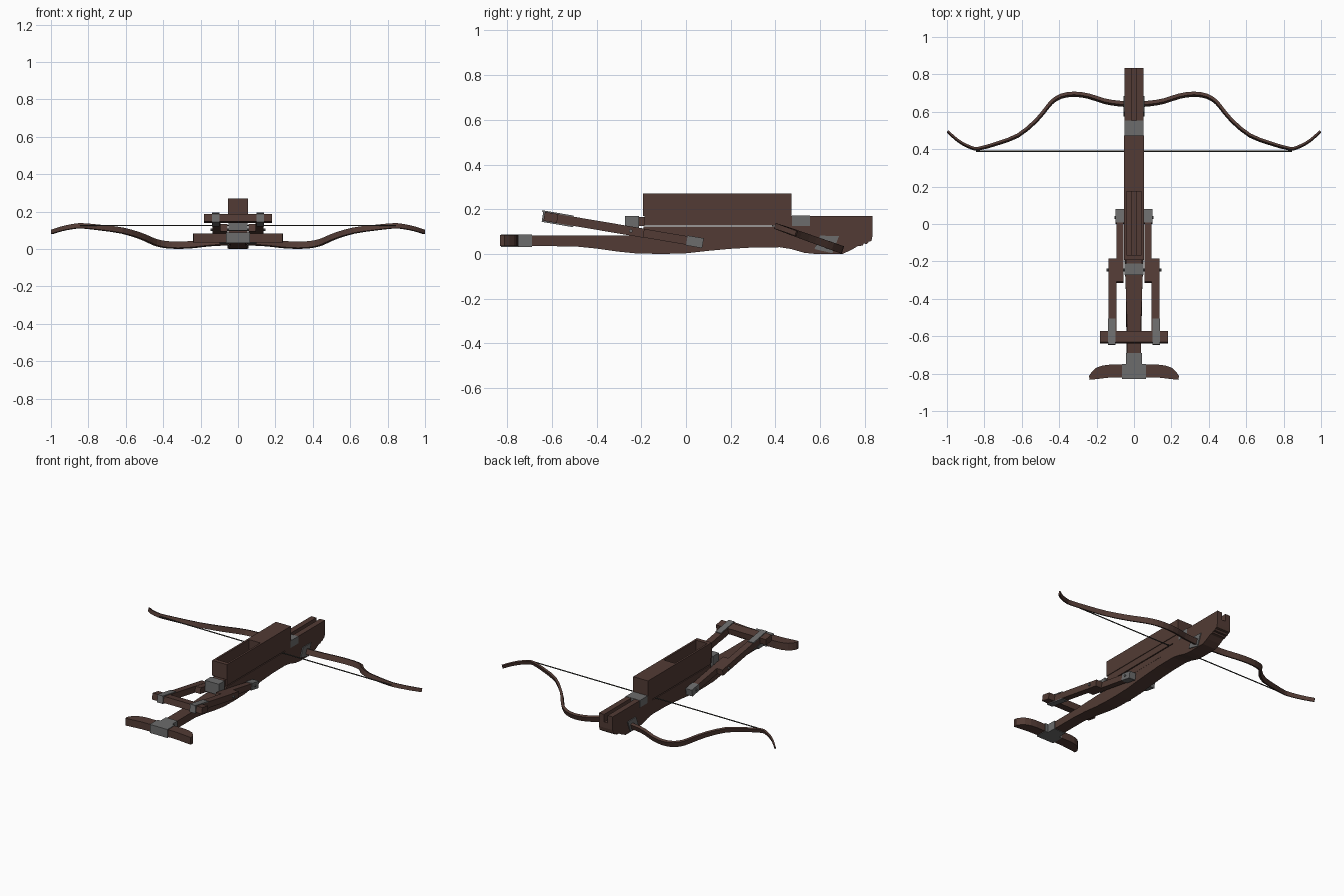
import bpy, bmesh, math
from mathutils import Vector

if "Cube" in bpy.data.objects:
    bpy.data.objects.remove(bpy.data.objects["Cube"])


def material(name, col):
    m = bpy.data.materials.new(name)
    m.diffuse_color = (*col, 1)
    m.use_nodes = True
    m.node_tree.nodes["Principled BSDF"].inputs["Base Color"].default_value = m.diffuse_color
    return m


WOOD = material("dark wood", (0.085, 0.044, 0.035))
IRON = material("grey iron", (0.15, 0.15, 0.15))
CORD = material("dark cord", (0.045, 0.045, 0.04))


def finish(name, bm, mat):
    bmesh.ops.recalc_face_normals(bm, faces=bm.faces)
    me = bpy.data.meshes.new(name)
    bm.to_mesh(me)
    bm.free()
    me.materials.append(mat)
    ob = bpy.data.objects.new(name, me)
    bpy.context.collection.objects.link(ob)
    return ob


def prism(name, pts, axis, a, b, mat, edit=None):
    """Extrude a 2D outline along an axis (x: outline is y,z; y: x,z; z: x,y)."""
    bm = bmesh.new()
    place = {'x': lambda p, t: (t, p[0], p[1]),
             'y': lambda p, t: (p[0], t, p[1]),
             'z': lambda p, t: (p[0], p[1], t)}[axis]
    lo = [bm.verts.new(place(p, a)) for p in pts]
    hi = [bm.verts.new(place(p, b)) for p in pts]
    bm.faces.new(lo)
    bm.faces.new(hi)
    n = len(pts)
    for i in range(n):
        j = (i + 1) % n
        bm.faces.new((lo[i], lo[j], hi[j], hi[i]))
    if edit:
        for v in bm.verts:
            edit(v)
    return finish(name, bm, mat)


def box(name, x, y, z, mat):
    return prism(name, [(x[0], y[0]), (x[1], y[0]), (x[1], y[1]), (x[0], y[1])], 'z', z[0], z[1], mat)


def rod(name, x0, x1, y, z, r, mat, n=10):
    pts = [(y + r * math.cos(2 * math.pi * i / n), z + r * math.sin(2 * math.pi * i / n)) for i in range(n)]
    return prism(name, pts, 'x', x0, x1, mat)


# stock: side outline, narrowed towards the butt
def taper(v):
    t = min(1, max(0, (-0.2 - v.co.y) / 0.3))
    v.co.x *= 1 - 0.24 * t


stock = [(-0.82, 0.083), (-0.82, 0.035), (-0.68, 0.035), (-0.5, 0.034), (-0.4, 0.024), (-0.3, 0.01),
         (-0.22, 0.002), (-0.1, 0), (0, 0.003), (0.1, 0.014), (0.2, 0.023), (0.3, 0.029), (0.42, 0.03),
         (0.47, 0.022), (0.53, 0.005), (0.58, 0), (0.7, 0), (0.74, 0.018), (0.77, 0.036), (0.79, 0.037),
         (0.795, 0.046), (0.81, 0.045), (0.818, 0.055), (0.83, 0.058), (0.835, 0.083),
         (0.4, 0.083), (0, 0.083), (-0.2, 0.083), (-0.35, 0.083), (-0.5, 0.083)]
prism("stock", stock, 'x', -0.05, 0.05, WOOD, taper)


# grooved bolt rail, low below the magazine and tall at the muzzle
def groove(name, w, g, z0, zg, z1, y0, y1):
    prism(name, [(-w, z0), (w, z0), (w, z1), (g, z1), (g, zg), (-g, zg), (-g, z1), (-w, z1)], 'y', y0, y1, WOOD)


groove("rear_rail", 0.05, 0.013, 0.083, 0.105, 0.122, -0.19, 0.42)
groove("muzzle_rail", 0.05, 0.013, 0.083, 0.12, 0.17, 0.42, 0.835)

# magazine: slotted floor, side walls, rear wall and closed front half
for s, side in ((-1, "left"), (1, "right")):
    box("magazine_floor_" + side, sorted((s * 0.014, s * 0.05)), (-0.185, 0.475), (0.128, 0.17), WOOD)
    box("magazine_wall_" + side, sorted((s * 0.041, s * 0.054)), (-0.165, 0.175), (0.17, 0.27), WOOD)
box("magazine_rear_wall", (-0.054, 0.054), (-0.192, -0.165), (0.17, 0.27), WOOD)
box("magazine_front", (-0.054, 0.054), (0.175, 0.473), (0.17, 0.27), WOOD)

# iron fittings at the ends of the magazine
box("front_clamp", (-0.052, 0.052), (0.474, 0.554), (0.125, 0.172), IRON)
box("rear_hinge_neck", (-0.04, 0.04), (-0.212, -0.185), (0.125, 0.166), WOOD)
box("rear_hinge_block", (-0.05, 0.05), (-0.272, -0.21), (0.098, 0.17), IRON)


# levers, sloping up to the rear
def slope(y):
    return 0.052 - 0.169 * (y - 0.05)


def sloped(name, x, y0, y1, h, mat, off=0):
    pts = [(y0, slope(y0) + off - h), (y1, slope(y1) + off - h), (y1 + 0.007 * h / 0.02, slope(y1) + off + h),
           (y0 + 0.007 * h / 0.02, slope(y0) + off + h)]
    return prism(name, pts, 'x', x[0], x[1], mat)


for s, side in ((-1, "left"), (1, "right")):
    def m(a, b):
        return sorted((s * a, s * b))
    sloped("inner_lever_" + side, m(0.055, 0.094), -0.315, 0.06, 0.019, WOOD)
    sloped("outer_lever_" + side, m(0.094, 0.137), -0.635, -0.192, 0.02, WOOD)
    sloped("lever_shoe_" + side, m(0.052, 0.098), 0.0, 0.072, 0.022, IRON)
    sloped("handle_strap_top_" + side, m(0.098, 0.139), -0.645, -0.505, 0.003, IRON, 0.023)
    sloped("handle_strap_bottom_" + side, m(0.098, 0.139), -0.645, -0.505, 0.003, IRON, -0.023)
    sloped("handle_strap_end_" + side, m(0.098, 0.139), -0.646, -0.638, 0.024, IRON)
    rod("pivot_pin_" + side, *m(0.04, 0.104), 0.035, 0.056, 0.007, IRON)
sloped("handle_bar", (-0.182, 0.182), -0.638, -0.578, 0.02, WOOD)
rod("hinge_pin", -0.147, 0.147, -0.247, 0.103, 0.008, IRON)

# curved shoulder rest with iron saddle
half = [(0, -0.752), (0.13, -0.752), (0.17, -0.757), (0.205, -0.77), (0.225, -0.79), (0.24, -0.812),
        (0.238, -0.833), (0.19, -0.828), (0.13, -0.821), (0, -0.818)]
rest = half + [(-x, y) for x, y in half[-2:0:-1]]
prism("shoulder_rest", rest, 'z', 0.036, 0.084, WOOD)
box("rest_saddle", (-0.064, 0.064), (-0.828, -0.748), (0.032, 0.088), IRON)
box("rest_strap", (-0.043, 0.043), (-0.75, -0.69), (0.032, 0.087), IRON)

# bow: a tapered strip swept along a recurved path lying in a tilted plane
K = 0.356
tilt = math.atan(K)
path = [(0, 0.64), (0.08, 0.644), (0.16, 0.657), (0.24, 0.683), (0.32, 0.694), (0.39, 0.683), (0.44, 0.652),
        (0.48, 0.603), (0.53, 0.546), (0.62, 0.473), (0.73, 0.431), (0.83, 0.403), (0.87, 0.408),
        (0.92, 0.432), (0.96, 0.461), (0.995, 0.494)]


def catmull(p):
    p = [Vector(q) for q in p]
    p = [Vector((-p[1].x, p[1].y))] + p + [2 * p[-1] - p[-2]]
    out = []
    for i in range(1, len(p) - 2):
        a, b, c, d = p[i - 1:i + 3]
        for t in (0, 0.5):
            out.append(0.5 * (2 * b + (c - a) * t + (2 * a - 5 * b + 4 * c - d) * t * t
                              + (3 * b - a - 3 * c + d) * t ** 3))
    return out + [p[-2]]


arm = catmull(path)
line = [Vector((-q.x, q.y)) for q in arm[:0:-1]] + arm
up = Vector((0, math.sin(tilt), math.cos(tilt)))
pts = [Vector((q.x, q.y, 0.125 - K * (q.y - 0.4))) for q in line]
bm = bmesh.new()
rings = []
for i, c in enumerate(pts):
    t = (pts[min(i + 1, len(pts) - 1)] - pts[max(i - 1, 0)]).normalized()
    out = up.cross(t) * (0.0105 - 0.0055 * abs(c.x))
    h = up * (0.0175 - 0.006 * max(0, abs(c.x) - 0.4) / 0.6)
    rings.append([bm.verts.new(c + v) for v in (out + h, out - h, -out - h, h - out)])
for r, q in zip(rings, rings[1:]):
    for i in range(4):
        j = (i + 1) % 4
        bm.faces.new((r[i], r[j], q[j], q[i]))
bm.faces.new(rings[0])
bm.faces.new(rings[-1])
finish("bow", bm, WOOD)

# bow mount plates on the stock sides, and the string
mount = [(0.575, 0.022), (0.655, 0.003), (0.685, 0.08), (0.6, 0.082)]
for s, side in ((-1, "left"), (1, "right")):
    prism("bow_mount_" + side, mount, 'x', s * 0.049, s * 0.056, IRON)
rod("string", -0.845, 0.845, 0.389, 0.1255, 0.0035, CORD, 6)
